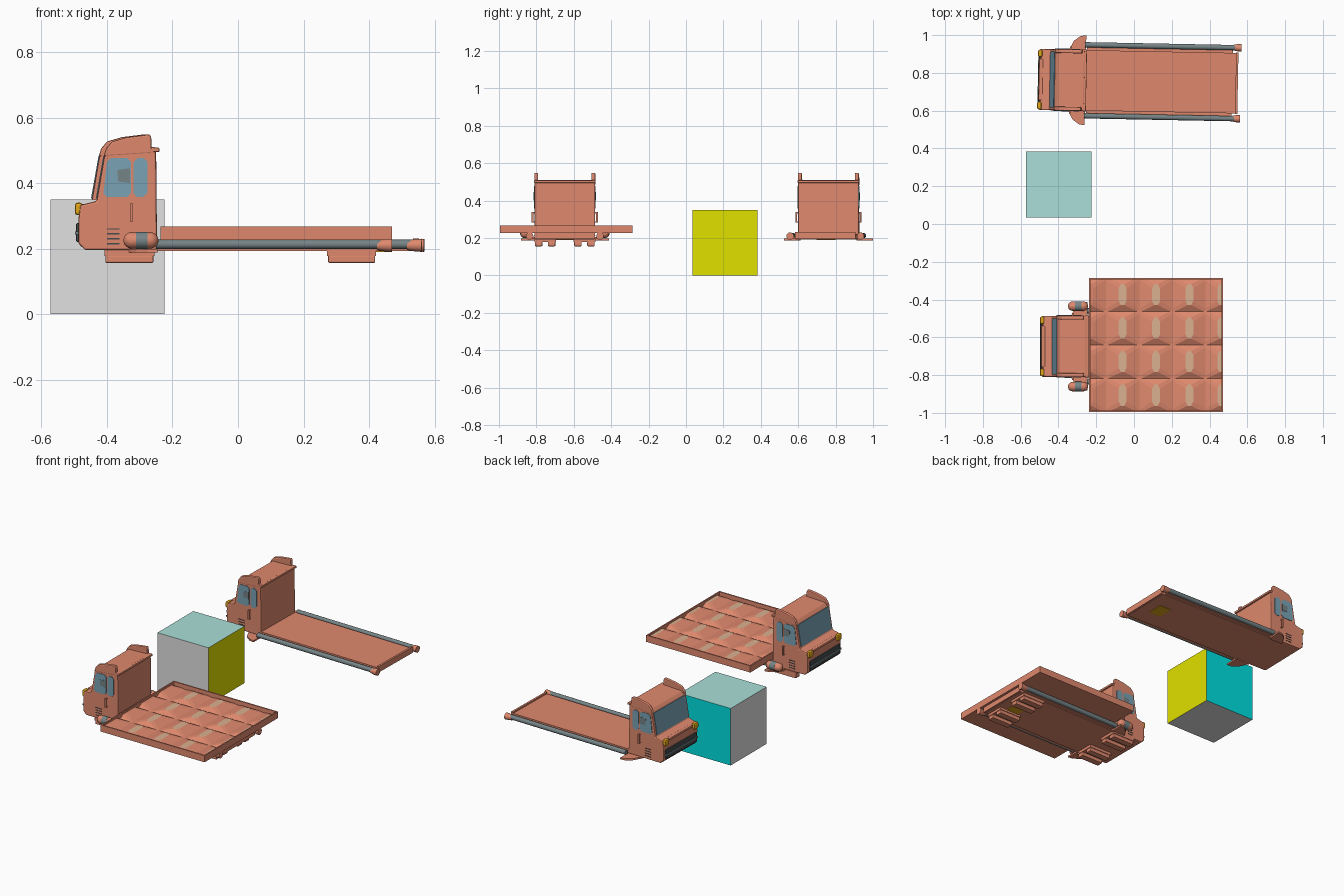
import bpy, bmesh, math
from mathutils import Matrix, Vector

if "Cube" in bpy.data.objects:
    bpy.data.objects.remove(bpy.data.objects["Cube"])

def mat(name, r, g, b):
    m = bpy.data.materials.new(name)
    m.diffuse_color = (r, g, b, 1)
    m.use_nodes = True
    m.node_tree.nodes["Principled BSDF"].inputs["Base Color"].default_value = m.diffuse_color
    return m

ORANGE = mat("burnt_orange", .74, .25, .155)
GREY = mat("light_grey", .75, .75, .75)
YELLOW = mat("yellow", .75, .75, .0)
CYAN = mat("cyan", 0, .75, .75)
TEAL = mat("pale_teal", .40, .74, .69)
GLASS = mat("blue_glass", .19, .36, .46)
STEEL = mat("steel_grey", .18, .23, .24)
DARK = mat("dark_grey", .06, .07, .075)
AMBER = mat("amber", .75, .38, .01)
TAN = mat("tan", .70, .44, .28)

def make(name, bm, mats, M, bevel=0, smooth=False):
    bmesh.ops.recalc_face_normals(bm, faces=bm.faces)
    me = bpy.data.meshes.new(name)
    bm.to_mesh(me)
    bm.free()
    for m in mats:
        me.materials.append(m)
    ob = bpy.data.objects.new(name, me)
    bpy.context.collection.objects.link(ob)
    ob.matrix_world = M
    if bevel:
        b = ob.modifiers.new("bevel", 'BEVEL')
        b.width, b.segments, b.limit_method = bevel, 2, 'ANGLE'
    if smooth:
        bpy.ops.object.select_all(action='DESELECT')
        bpy.context.view_layer.objects.active = ob
        ob.select_set(True)
        bpy.ops.object.shade_smooth_by_angle(angle=math.radians(40))
    return ob

def box(name, x, y, z, m, M, bevel=0):
    """box from (min, max) pairs"""
    bm = bmesh.new()
    bmesh.ops.create_cube(bm, size=1)
    for v in bm.verts:
        v.co = [(a[0] + a[1]) / 2 + c * (a[1] - a[0]) for a, c in zip((x, y, z), v.co)]
    return make(name, bm, [m], M, bevel)

def slab(name, pts, lo, hi, m, M, axis='Y', bevel=0):
    """extrude a flat outline: xz outline along y, or xy outline along z"""
    bm = bmesh.new()
    put = (lambda p, d: (p[0], d, p[1])) if axis == 'Y' else (lambda p, d: (p[0], p[1], d))
    f = bm.faces.new([bm.verts.new(put(p, lo)) for p in pts])
    ext = bmesh.ops.extrude_face_region(bm, geom=[f])
    d = Vector(put((0, 0), hi - lo))
    bmesh.ops.translate(bm, vec=d, verts=[e for e in ext['geom'] if isinstance(e, bmesh.types.BMVert)])
    return make(name, bm, [m], M, bevel)

def lathe(name, prof, y, z, m, M, n=20):
    """solid of revolution about an x-parallel axis, profile = (x, radius)"""
    bm = bmesh.new()
    rings = [[bm.verts.new((x, y + r * math.cos(2 * math.pi * i / n), z + r * math.sin(2 * math.pi * i / n)))
              for i in range(n)] for x, r in prof]
    for a, b in zip(rings, rings[1:]):
        for i in range(n):
            bm.faces.new((a[i], a[(i + 1) % n], b[(i + 1) % n], b[i]))
    bm.faces.new(rings[0])
    bm.faces.new(rings[-1])
    return make(name, bm, [m], M, smooth=True)

def chamfer(pts, c):
    """cut every corner of an outline"""
    out = []
    for i, p in enumerate(pts):
        p = Vector(p)
        for q in (pts[i - 1], pts[(i + 1) % len(pts)]):
            out.append(tuple(p + (Vector(q) - p).normalized() * c))
    return out

def truck(tag, M, end, wing):
    n = lambda s: tag + "_" + s
    W = .162
    # cab body, roof lip
    slab(n("cab"), [(-.466, .195), (-.487, .215), (-.487, .29), (-.482, .333), (-.432, .345), (-.408, .485),
                    (-.39, .505), (-.25, .51), (-.247, .195)], -W, W, ORANGE, M, bevel=.006)
    box(n("roof_lip"), (-.26, -.24), (-W - .002, W + .002), (.495, .508), ORANGE, M, .003)
    # windshield, bumper and grille
    slab(n("windshield"), [(-.434, .353), (-.411, .483), (-.406, .483), (-.429, .353)], -.148, .148, GLASS, M)
    box(n("grille"), (-.494, -.47), (-.145, .145), (.22, .278), DARK, M, .004)
    box(n("bumper_bar"), (-.497, -.47), (-.15, .15), (.243, .252), STEEL, M)
    box(n("hood_lip"), (-.492, -.47), (-.11, .11), (.322, .336), ORANGE, M, .004)
    for s in (-1, 1):
        side = lambda a, b: tuple(sorted((s * a, s * b)))
        # headlights and roof fins
        box(n("headlight"), (-.498, -.475), side(.118, .158), (.302, .34), AMBER, M, .008)
        slab(n("roof_fin"), [(-.411, .48), (-.403, .505), (-.385, .527), (-.34, .54), (-.27, .549), (-.265, .54),
                             (-.263, .49)], *side(.142, .163), ORANGE, M, bevel=.005)
        # side windows, door handle, vents
        slab(n("front_window"), chamfer([(-.412, .357), (-.399, .477), (-.327, .477), (-.327, .357)], .012),
             *side(.16, .165), GLASS, M)
        slab(n("rear_window"), chamfer([(-.32, .357), (-.318, .477), (-.277, .477), (-.277, .357)], .012),
             *side(.16, .165), GLASS, M)
        slab(n("seat_patch"), [(-.366, .405), (-.368, .44), (-.33, .445), (-.33, .4)], *side(.16, .1665), STEEL, M)
        box(n("door_handle"), (-.329, -.321), side(.168, .177), (.283, .338), ORANGE, M)
        for z in (.283, .332):
            box(n("handle_post"), (-.329, -.321), side(.16, .172), (z, z + .006), ORANGE, M)
        for k in range(4):
            box(n("vent"), (-.4, -.362), side(.16, .164), (.213 + k * .015, .217 + k * .015), DARK, M)
        # side wing below the cab
        slab(n("side_wing"), [(-.245, s * .15), (-.245, s * wing), (-.275, s * (wing - .004)),
                              (-.31, s * (wing - .03)), (-.34, s * .15)], .188, .198, ORANGE, M, 'Z')
        # steel side rail with flared cap
        yr = s * .188
        lathe(n("side_rail"), [(-.25, .014), (end - .01, .014)], yr, .213, STEEL, M)
        lathe(n("rail_cap"), [(end - .03, .0145), (end - .005, .019), (end + .015, .02)], yr, .21, ORANGE, M)
        box(n("rail_bracket"), (-.24, end - .03), side(.155, .18), (.198, .206), ORANGE, M)
    # deck, end lip and underside plate
    box(n("deck"), (-.25, end - .01), (-.16, .16), (.193, .222), ORANGE, M)
    box(n("deck_end_lip"), (end - .012, end), (-.162, .162), (.195, .231), ORANGE, M)
    box(n("underside_plate"), (end - .16, end - .08), (-.05, .05), (.19, .195), AMBER, M)

MA = Matrix.Translation((0, -.648, 0))
MB = Matrix.Translation((-.012, .756, 0)) @ Matrix.Rotation(math.radians(-1.1), 4, 'Z')
truck("front_truck", MA, .455, .235)
truck("back_truck", MB, .562, .238)

# front truck: side tanks with steel band, paired skids
for s in (-1, 1):
    r, x0, x1 = .025, -.35, -.243
    cap = [(r * (1 - math.cos(a)), r * math.sin(a)) for a in [math.radians(d) for d in (8, 30, 50, 70, 90)]]
    prof = [(x0 + d, q) for d, q in cap] + [(x1 - d, q) for d, q in reversed(cap)]
    lathe("side_tank", prof, s * .213, .225, ORANGE, MA)
    lathe("tank_band", [(-.312, r + .001), (-.277, r + .001)], s * .213, .225, STEEL, MA)
    for x0, x1 in ((-.408, -.255), (.272, .422)):
        y = s * .105
        box("skid_base", (x0, x1), (y - .058, y + .058), (.178, .196), ORANGE, MA)
        for k in (-1, 1):
            c = y + k * .035
            box("skid", (x0 + .003, x1 - .003), (c - .02, c + .02), (.156, .18), ORANGE, MA, .004)

# square tray floor and rim
I = Matrix()
X0, X1, Y0, Y1 = -.237, .47, -.995, -.285
box("tray_floor", (X0, X1), (Y0, Y1), (.226, .238), ORANGE, I)
for y in (Y0, Y1 - .008):
    box("tray_rim_long", (X0, X1), (y, y + .008), (.226, .267), ORANGE, I)
for x in (X0, X1 - .008):
    box("tray_rim_short", (x, x + .008), (Y0, Y1), (.226, .267), ORANGE, I)

# quilted padding: octagonal tan tops on sloped bumps
bm = bmesh.new()
P, Q = (X1 - X0) / 4, (Y1 - Y0) / 4
for i in range(5):
    for j in range(4):
        cx, cy = X0 + P * i + (-.008 if i == 4 else 0), Y0 + Q * (j + .5)
        def ring(a, b, ca, cb, z):
            return [bm.verts.new((cx + x, cy + y, z)) for x, y in
                    ((a, b - cb), (a - ca, b), (ca - a, b), (-a, b - cb),
                     (-a, cb - b), (ca - a, -b), (a - ca, -b), (a, cb - b))]
        lo = ring(P / 2, Q / 2, .012, .012, .238)
        hi = ring(.021, .056, .012, .022, .256)
        for k in range(8):
            bm.faces.new((lo[k], lo[(k + 1) % 8], hi[(k + 1) % 8], hi[k]))
        bm.faces.new(hi).material_index = 1 if i else 0
for x, nx in ((X0 + .006, -1), (X1 - .006, 1)):
    bmesh.ops.bisect_plane(bm, geom=bm.verts[:] + bm.edges[:] + bm.faces[:], plane_co=(x, 0, 0),
                           plane_no=(nx, 0, 0), clear_outer=True)
make("quilted_padding", bm, [ORANGE, TAN], I)

# cargo cube, coloured by face direction
cube = box("cargo_cube", (-.572, -.225), (.035, .383), (0, .35), GREY, I)
for m in (YELLOW, CYAN, TEAL):
    cube.data.materials.append(m)
for f in cube.data.polygons:
    for k in range(3):
        if f.normal[k] > .9:
            f.material_index = k + 1
